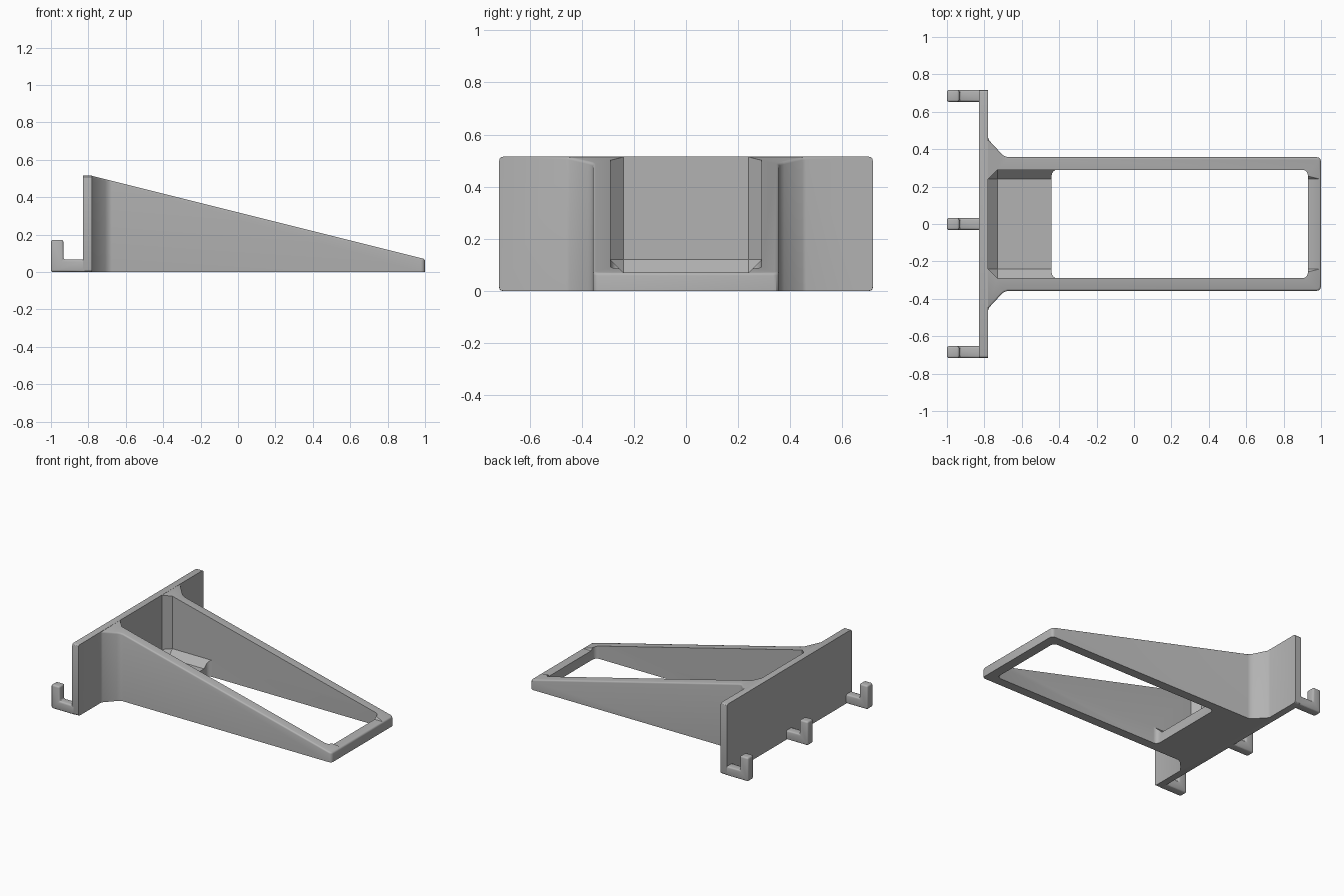
import bpy, bmesh, math
from mathutils import Vector

cube = bpy.data.objects.get("Cube")
if cube:
    bpy.data.objects.remove(cube, do_unlink=True)

grey = bpy.data.materials.new("plain grey")
grey.use_nodes = True
colour = (0.45, 0.45, 0.45, 1)
grey.diffuse_color = colour
grey.node_tree.nodes["Principled BSDF"].inputs["Base Color"].default_value = colour


def prism(points, depth):
    """Extrude a closed outline of 3D points along a depth vector."""
    bm = bmesh.new()
    face = bm.faces.new([bm.verts.new(p) for p in points])
    new = bmesh.ops.extrude_face_region(bm, geom=[face])["geom"]
    verts = [v for v in new if isinstance(v, bmesh.types.BMVert)]
    bmesh.ops.translate(bm, verts=verts, vec=depth)
    bmesh.ops.recalc_face_normals(bm, faces=bm.faces)
    return bm


def box(low, high):
    (x0, y0, z0), (x1, y1, z1) = low, high
    return prism([(x0, y0, z0), (x1, y0, z0), (x1, y1, z0), (x0, y1, z0)], (0, 0, z1 - z0))


def bevel(bm, rule, offset, segments):
    edges = [e for e in bm.edges if rule(*(v.co for v in e.verts))]
    bmesh.ops.bevel(bm, geom=edges, offset=offset, segments=segments,
                    profile=0.5, affect='EDGES', clamp_overlap=True)


def finish(name, bm):
    mesh = bpy.data.meshes.new(name)
    bmesh.ops.recalc_face_normals(bm, faces=bm.faces)
    bm.to_mesh(mesh)
    bm.free()
    mesh.materials.append(grey)
    obj = bpy.data.objects.new(name, mesh)
    bpy.context.collection.objects.link(obj)
    return obj


def combine(target, other, operation):
    mod = target.modifiers.new(operation, 'BOOLEAN')
    mod.object, mod.operation, mod.solver = other, operation, 'EXACT'
    bpy.ops.object.select_all(action='DESELECT')
    bpy.context.view_layer.objects.active = target
    target.select_set(True)
    bpy.ops.object.modifier_apply(modifier=mod.name)
    bpy.data.objects.remove(other, do_unlink=True)


def upright(a, b):
    return abs(a.z - b.z) > 0.05 and abs(a.x - b.x) < 0.001


BACK, HEIGHT = -0.785, 0.515
HALF, INNER = 0.357, 0.29

# Tapered body: flared outline, sliced by the sloping top
side = [(BACK, 0.475), (-0.775, 0.447), (-0.71, 0.377), (-0.695, 0.364),
        (-0.675, HALF), (1.0, HALF)]
outline = side + [(x, -y) for x, y in reversed(side)]
bm = prism([(x, y, 0) for x, y in outline], (0, 0, 0.6))
bevel(bm, lambda a, b: upright(a, b) and a.x > 0.99, 0.022, 3)
slope = Vector((0.25, 0, 1))
cut = bmesh.ops.bisect_plane(bm, geom=bm.verts[:] + bm.edges[:] + bm.faces[:],
                             plane_co=(BACK, 0, HEIGHT), plane_no=slope, clear_outer=True)
rim = [e for e in cut["geom_cut"] if isinstance(e, bmesh.types.BMEdge)]
bmesh.ops.contextual_create(bm, geom=rim)
rim = [e for e in rim if max(v.co.x for v in e.verts) > BACK + 0.001]
bmesh.ops.bevel(bm, geom=rim, offset=0.016, segments=3, profile=0.5, affect='EDGES',
                clamp_overlap=True)
frame = finish("bracket_frame", bm)

# Wall plate joined to the body
bm = box((-0.83, -0.717, 0), (-0.78, 0.717, HEIGHT))
bevel(bm, lambda a, b: abs(a.x - b.x) > 0.01, 0.015, 3)
combine(frame, finish("wall_plate", bm), 'UNION')

# Tray hollow with chamfered floor and back corners
bm = box((-0.78, -INNER, 0.07), (1.2, INNER, 0.8))
bevel(bm, lambda a, b: max(a.x, b.x) < 0 or (a.z < 0.1 and b.z < 0.1 and min(a.x, b.x) < 0)
      if min(a.z, b.z) < 0.1 else False, 0.05, 1)
combine(frame, finish("tray_cutter", bm), 'DIFFERENCE')

# Open bottom in front of the small floor
bm = box((-0.44, -INNER, -0.2), (0.93, INNER, 0.8))
bevel(bm, upright, 0.03, 4)
combine(frame, finish("opening_cutter", bm), 'DIFFERENCE')

parts = [frame]

# Three hooks behind the plate
profile = [(-1, 0), (-0.82, 0), (-0.82, 0.066), (-0.934, 0.066), (-0.934, 0.172), (-1, 0.172)]
for name, y in (("left", 0.685), ("middle", 0.0), ("right", -0.685)):
    bm = prism([(x, y - 0.032, z) for x, z in profile], (0, 0.064, 0))
    bevel(bm, lambda a, b: min(a.x, b.x) < -0.83, 0.011, 3)
    parts.append(finish("hook_" + name, bm))

bpy.ops.object.select_all(action='DESELECT')
for part in parts:
    part.select_set(True)
bpy.context.view_layer.objects.active = frame
bpy.ops.object.shade_smooth_by_angle(angle=math.radians(30))
